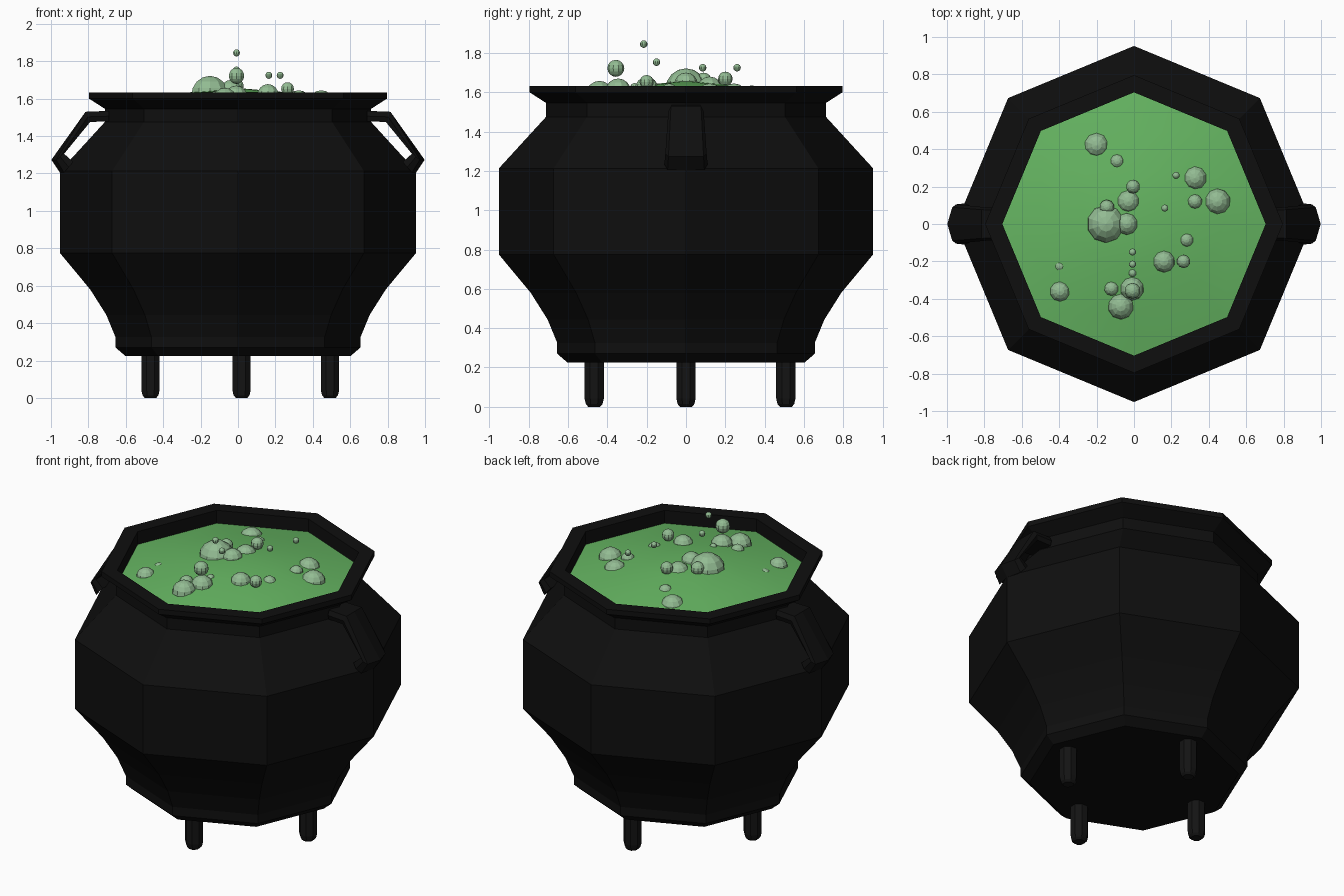
import bpy, bmesh, math
from mathutils import Matrix

if "Cube" in bpy.data.objects:
    bpy.data.objects.remove(bpy.data.objects["Cube"])


def material(name, rgb):
    m = bpy.data.materials.new(name)
    m.diffuse_color = (*rgb, 1)
    m.use_nodes = True
    m.node_tree.nodes["Principled BSDF"].inputs["Base Color"].default_value = m.diffuse_color
    return m


IRON = material("black iron", (0.0045, 0.0045, 0.0045))
LEG = material("dark leg iron", (0.007, 0.007, 0.007))
BREW = material("green brew", (0.13, 0.46, 0.12))
BUBBLE = material("pale green bubble", (0.29, 0.50, 0.29))


def finish(name, bm, mat, smooth=False):
    bmesh.ops.recalc_face_normals(bm, faces=bm.faces)
    me = bpy.data.meshes.new(name)
    bm.to_mesh(me)
    bm.free()
    me.materials.append(mat)
    for p in me.polygons:
        p.use_smooth = smooth
    ob = bpy.data.objects.new(name, me)
    bpy.context.collection.objects.link(ob)
    return ob


def lathe(bm, profile, sides=8, centre=(0, 0), turn=0.0, cap_start=False, cap_end=False):
    """Turn (radius, z) points into rings of flat quads."""
    rings = []
    for r, z in profile:
        if r == 0:
            rings.append([bm.verts.new((*centre, z))] * sides)
            continue
        rings.append([bm.verts.new((centre[0] + r * math.cos(turn + math.tau * i / sides),
                                    centre[1] + r * math.sin(turn + math.tau * i / sides), z))
                      for i in range(sides)])
    for a, b in zip(rings, rings[1:]):
        for i in range(sides):
            j = (i + 1) % sides
            quad = list(dict.fromkeys((a[i], a[j], b[j], b[i])))
            bm.faces.new(quad)
    if cap_start:
        bm.faces.new(rings[0])
    if cap_end:
        bm.faces.new(rings[-1])


# Pot: eight-sided body, neck, flared rim and inner lip
bm = bmesh.new()
lathe(bm, [(0.603, 0.225), (0.655, 0.27), (0.655, 0.325), (0.704, 0.444), (0.79, 0.58),
           (0.952, 0.775), (0.952, 1.213), (0.712, 1.475), (0.712, 1.546),
           (0.796, 1.60), (0.796, 1.632), (0.704, 1.632), (0.704, 1.54)], cap_start=True)
finish("pot", bm, IRON)

# Brew: shallow smooth mound inside the rim
bm = bmesh.new()
lathe(bm, [(0.706, 1.55), (0.48, 1.598), (0.25, 1.635), (0, 1.657)])
finish("brew_surface", bm, BREW, smooth=True)

# Legs: four rounded posts
for n, c in enumerate([(-0.468, 0), (0.492, 0), (0.019, -0.467), (0.019, 0.508)]):
    bm = bmesh.new()
    lathe(bm, [(0.033, 0), (0.046, 0.014), (0.053, 0.042), (0.053, 0.26)], centre=c,
          turn=math.pi / 8, cap_start=True, cap_end=True)
    finish(f"leg_{n + 1}", bm, LEG)

# Handles: bent bars from neck to belly; (outer x, z, inner x, z, half width, outer bulge)
stations = [(0.69, 1.535, 0.69, 1.478, 0.085, 0.0),
            (0.815, 1.53, 0.79, 1.476, 0.09, 0.0),
            (0.972, 1.273, 0.93, 1.305, 0.105, 0.026),
            (0.93, 1.205, 0.88, 1.262, 0.11, 0.022)]
for side, label in ((-1, "left"), (1, "right")):
    bm = bmesh.new()
    loops = []
    for ox, oz, ix, iz, w, b in stations:
        pts = [(ox, -w * 0.85, oz), (ox + b, 0, oz), (ox, w * 0.85, oz),
               ((ox + ix) / 2, w, (oz + iz) / 2), (ix, w * 0.9, iz),
               (ix, -w * 0.9, iz), ((ox + ix) / 2, -w, (oz + iz) / 2)]
        loops.append([bm.verts.new((side * x, y, z)) for x, y, z in pts])
    for a, b in zip(loops, loops[1:]):
        for i in range(7):
            j = (i + 1) % 7
            bm.faces.new((a[i], a[j], b[j], b[i]))
    bm.faces.new(loops[0])
    bm.faces.new(loops[-1])
    finish(f"{label}_handle", bm, IRON)

# Bubbles: (x, y, z, radius), half sunk in the brew or floating above it
bubbles = [
    (-.20, .42, 1.56, .070), (-.02, .42, 1.57, .035), (-.09, .335, 1.595, .040),
    (.325, .245, 1.578, .067), (.225, .26, 1.725, .019), (.445, .12, 1.573, .072),
    (.325, .12, 1.605, .040), (.165, .085, 1.725, .019), (-.005, .20, 1.668, .037),
    (-.03, .12, 1.615, .065), (-.15, 0, 1.617, .105), (-.145, .09, 1.66, .040),
    (-.038, 0, 1.64, .060), (.28, -.085, 1.605, .040), (.16, -.20, 1.618, .060),
    (.265, -.20, 1.652, .036), (-.008, -.15, 1.753, .019), (-.008, -.215, 1.845, .019),
    (-.395, -.225, 1.57, .033), (-.395, -.36, 1.567, .056), (-.12, -.345, 1.60, .040),
    (-.01, -.345, 1.605, .065), (-.008, -.357, 1.722, .043), (-.07, -.44, 1.588, .070),
    (-.008, -.262, 1.625, .022),
]
bm = bmesh.new()
for x, y, z, r in bubbles:
    bmesh.ops.create_uvsphere(bm, u_segments=10, v_segments=8, radius=r,
                              matrix=Matrix.Translation((x, y, z)))
finish("bubbles", bm, BUBBLE)
